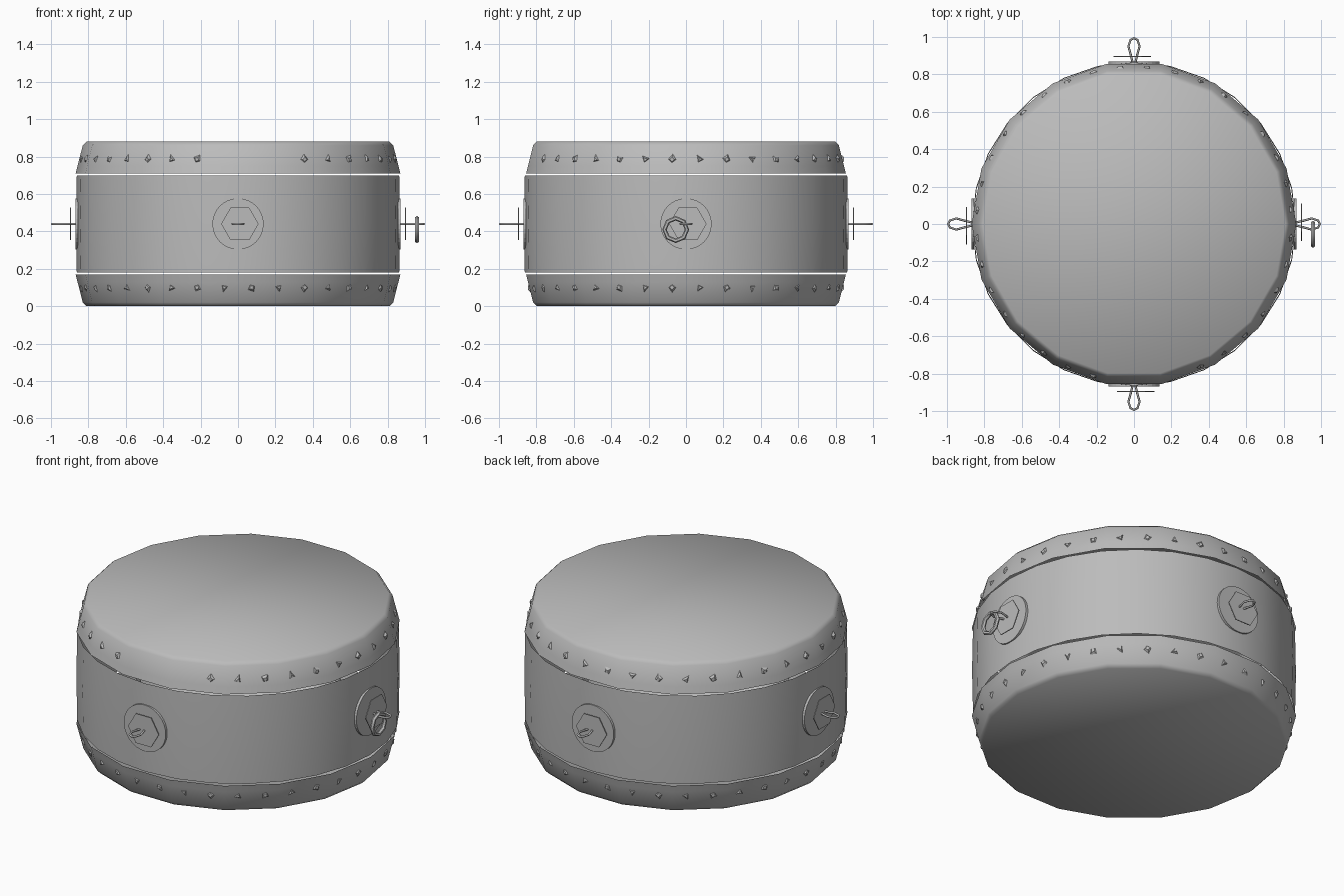
import bpy, bmesh
from math import sin, cos, pi, radians
from mathutils import Matrix, Vector

cube = bpy.data.objects.get("Cube")
if cube:
    bpy.data.objects.remove(cube, do_unlink=True)

grey = bpy.data.materials.new("drum grey")
grey.use_nodes = True
colour = (0.5, 0.5, 0.5, 1)
grey.diffuse_color = colour
grey.node_tree.nodes["Principled BSDF"].inputs["Base Color"].default_value = colour

HEIGHT = 0.88
MID = HEIGHT / 2
HEAD_SIDES = 18


def add_object(name, bm, smooth=False):
    mesh = bpy.data.meshes.new(name)
    bm.to_mesh(mesh)
    bm.free()
    mesh.materials.append(grey)
    for face in mesh.polygons:
        face.use_smooth = smooth
    obj = bpy.data.objects.new(name, mesh)
    bpy.context.collection.objects.link(obj)
    return obj


def lathe(name, profile, sides, cap):
    """Spin a (radius, z) profile around z, optionally closing its last ring."""
    bm = bmesh.new()
    rings = []
    for r, z in profile:
        rings.append([bm.verts.new((r * cos(2 * pi * i / sides), r * sin(2 * pi * i / sides), z))
                      for i in range(sides)])
    for low, high in zip(rings, rings[1:]):
        for i in range(sides):
            j = (i + 1) % sides
            bm.faces.new((low[i], low[j], high[j], high[i]))
    if cap:
        bm.faces.new(rings[-1])
    bm.normal_update()
    bmesh.ops.recalc_face_normals(bm, faces=bm.faces)
    return add_object(name, bm, True)


# Open wooden shell
lathe("drum_shell", [(0.862, 0.18), (0.867, MID), (0.862, 0.70)], 28, False)

# Stretched heads, top and bottom
head = [(0.868, 0.71), (0.858, 0.75), (0.83, 0.86), (0.81, HEIGHT)]
lathe("top_head", head, HEAD_SIDES, True)
lathe("bottom_head", [(r, HEIGHT - z) for r, z in head], HEAD_SIDES, True)


# Rows of small pointed studs lying on the facets of each head
def studs(name, z, skip_front):
    bm = bmesh.new()
    half = pi / HEAD_SIDES
    for i in range(36):
        angle = radians(5 + 10 * i)
        if skip_front and radians(264) < angle < radians(286):
            continue
        facet = (angle // (2 * half)) * 2 * half + half
        radius = 0.848 * cos(half) / cos(angle - facet)
        place = (Matrix.Translation((radius * cos(angle), radius * sin(angle), z))
                 @ Matrix.Rotation(facet, 4, 'Z') @ Matrix.Rotation(pi / 2, 4, 'Y')
                 @ Matrix.Rotation(i * 1.3, 4, 'Z'))
        bmesh.ops.create_cone(bm, cap_ends=True, segments=3 + i % 2, radius1=0.032,
                              radius2=0.012, depth=0.02, matrix=place)
    add_object(name, bm)


studs("top_studs", 0.785, True)
studs("bottom_studs", 0.10, False)

# Four side mounts: round plate, thin hexagonal washer and a flat loop
loop_half = [(0.865, 0.008), (0.90, 0.016), (0.95, 0.03), (0.985, 0.018)]
loop = loop_half + [(0.994, 0)] + [(x, -y) for x, y in reversed(loop_half)]
for side, angle in {"left": 0, "back": pi / 2, "right": pi, "front": -pi / 2}.items():
    turn = Matrix.Rotation(angle, 4, 'Z')
    upright = Matrix.Rotation(pi / 2, 4, 'Y')

    bm = bmesh.new()
    bmesh.ops.create_cone(bm, cap_ends=True, segments=32, radius1=0.137, radius2=0.137, depth=0.014,
                          matrix=turn @ Matrix.Translation((0.863, 0, MID)) @ upright)
    add_object(side + "_mount_plate", bm)

    bm = bmesh.new()
    bmesh.ops.create_cone(bm, cap_ends=True, segments=6, radius1=0.1, radius2=0.1, depth=0.005,
                          matrix=turn @ Matrix.Translation((0.895, 0.01, MID)) @ upright)
    add_object(side + "_washer", bm)

    curve = bpy.data.curves.new(side + "_loop", 'CURVE')
    curve.dimensions = '3D'
    curve.bevel_depth = 0.006
    curve.bevel_resolution = 1
    spline = curve.splines.new('POLY')
    spline.points.add(len(loop) - 1)
    for point, (x, y) in zip(spline.points, loop):
        point.co = (*(turn @ Vector((x, y, MID))), 1)
    curve.materials.append(grey)
    bpy.context.collection.objects.link(bpy.data.objects.new(side + "_loop", curve))

# Carrying ring hanging from the left loop
bpy.ops.mesh.primitive_torus_add(major_segments=8, minor_segments=6, major_radius=0.06,
                                 minor_radius=0.012, location=(0.957, -0.055, 0.41),
                                 rotation=(0, pi / 2, 0))
ring = bpy.context.object
ring.name = "hanging_ring"
ring.data.materials.append(grey)
bpy.ops.object.shade_smooth_by_angle(angle=radians(50))
